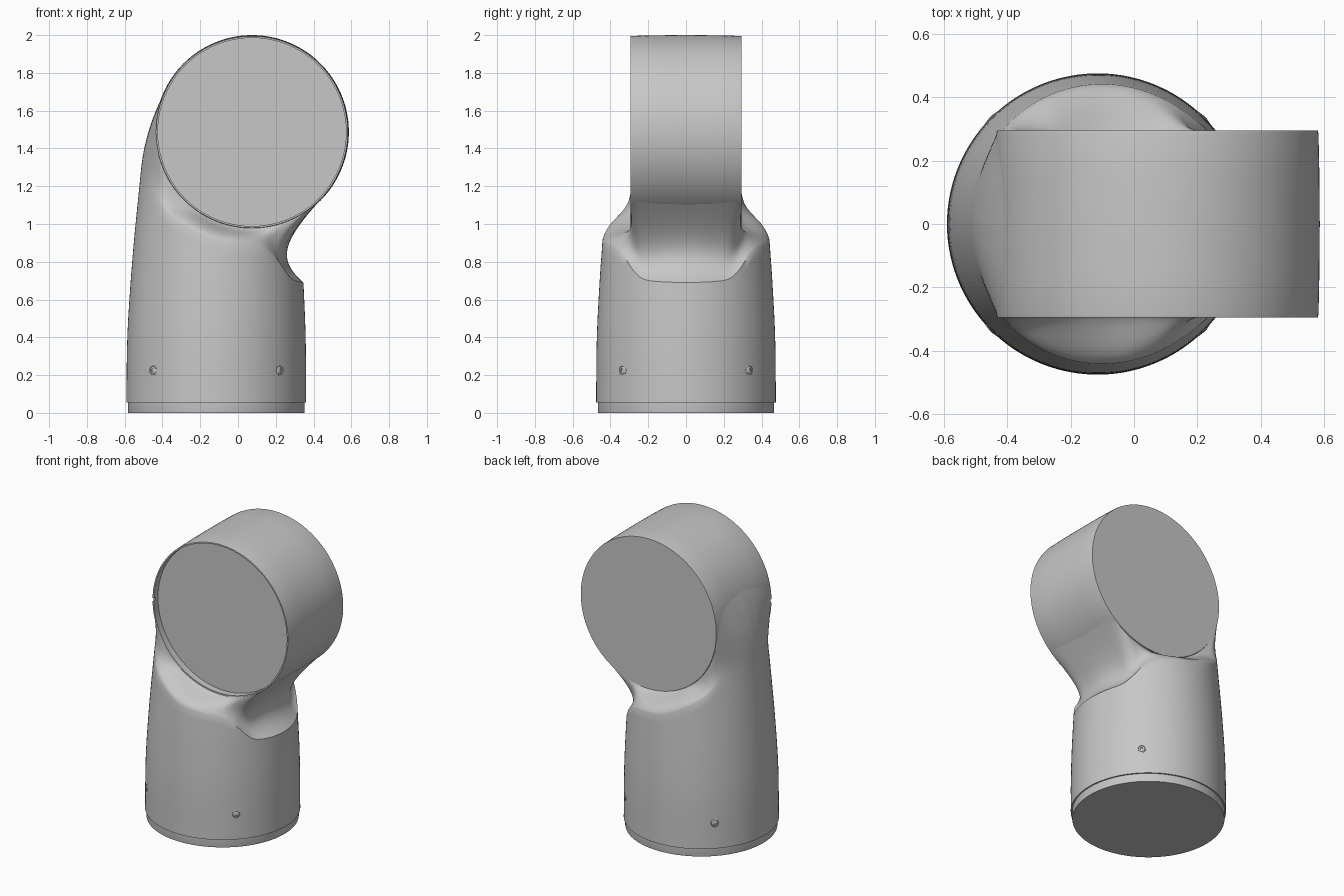
import bpy, bmesh, math
from mathutils import Vector, Matrix

cube = bpy.data.objects.get("Cube")
if cube:
    bpy.data.objects.remove(cube, do_unlink=True)

GREY = (0.57, 0.57, 0.57, 1)
grey = bpy.data.materials.new("satin_grey")
grey.use_nodes = True
grey.diffuse_color = GREY
grey.node_tree.nodes["Principled BSDF"].inputs["Base Color"].default_value = GREY


def finish(name, bm, angle=30):
    bmesh.ops.recalc_face_normals(bm, faces=bm.faces)
    mesh = bpy.data.meshes.new(name)
    bm.to_mesh(mesh)
    bm.free()
    ob = bpy.data.objects.new(name, mesh)
    bpy.context.collection.objects.link(ob)
    mesh.materials.append(grey)
    bpy.ops.object.select_all(action='DESELECT')
    ob.select_set(True)
    bpy.context.view_layer.objects.active = ob
    bpy.ops.object.shade_smooth_by_angle(angle=math.radians(angle))
    return ob


def skin(bm, rings):
    """Join closed rings of points into one strip of quads."""
    rows = [[bm.verts.new(p) for p in ring] for ring in rings]
    n = len(rows[0])
    for a, b in zip(rows, rows[1:]):
        for i in range(n):
            j = (i + 1) % n
            bm.faces.new((a[i], a[j], b[j], b[i]))
    return rows


def lathe(name, profile, matrix, segments=128):
    """Revolve (radius, height) points about z, closing both ends."""
    bm = bmesh.new()
    turns = [math.tau * i / segments for i in range(segments)]
    rows = skin(bm, [[(r * math.cos(t), r * math.sin(t), h) for t in turns]
                     for r, h in profile])
    bm.faces.new(rows[0])
    bm.faces.new(rows[-1])
    bm.transform(matrix)
    return finish(name, bm)


def spline(keys, t):
    """Smooth interpolation through rows of (t, values...)."""
    t = min(max(t, keys[0][0]), keys[-1][0])
    k = next(i for i in range(len(keys) - 1) if t <= keys[i + 1][0])
    a, b = keys[k], keys[k + 1]
    before, after = keys[max(k - 1, 0)], keys[min(k + 2, len(keys) - 1)]
    span = b[0] - a[0]
    u = (t - a[0]) / span
    out = []
    for c in range(1, len(a)):
        m0 = (b[c] - before[c]) / (b[0] - before[0]) * span
        m1 = (after[c] - a[c]) / (after[0] - a[0]) * span
        out.append((2*u**3 - 3*u*u + 1) * a[c] + (u**3 - 2*u*u + u) * m0
                   + (3*u*u - 2*u**3) * b[c] + (u**3 - u*u) * m1)
    return out


# Drum: crowned barrel lying along y, its front cover sunk inside a thin rim
HUB = Vector((0.074, 0, 1.487))
drum_profile = [(0.498, 0.25), (0.498, 0.295), (0.507, 0.295), (0.509, 0.285),
                (0.512, 0.15), (0.513, 0), (0.512, -0.15), (0.509, -0.285), (0.507, -0.295)]
drum = lathe("head_drum", drum_profile,
             Matrix.Translation(HUB) @ Matrix.Rotation(math.pi / 2, 4, 'X'), 160)

# Small notch in the drum rim
bm = bmesh.new()
bmesh.ops.create_cube(bm, size=0.025, matrix=Matrix.Translation((HUB.x - 0.506, -0.295, HUB.z)))
cutter = finish("notch_cutter", bm)
cutter.hide_render = True
cut = drum.modifiers.new("notch", 'BOOLEAN')
cut.operation, cut.object, cut.solver = 'DIFFERENCE', cutter, 'EXACT'
bpy.context.view_layer.objects.active = drum
bpy.ops.object.modifier_apply(modifier=cut.name)
bpy.data.objects.remove(cutter, do_unlink=True)

# Body: tapering wall (height, centre x, radius)
wall = [(0.055, -0.115, 0.476), (0.4, -0.114, 0.472), (0.7, -0.111, 0.457),
        (0.95, -0.107, 0.44), (1.25, -0.09, 0.427)]
# Shoulder and neck by angle: shoulder height, drum angle, half width, then the
# start handle (inward, up) and the end handle (along drum, outward, down)
shoulder = [
    (0, .69, 48, 0, .15, .13, .31, 0, 0),
    (18, .695, 48, .15, .15, .13, .31, 0, 0),
    (30, .71, 46, .25, .13, .12, .28, 0, 0),
    (38, .755, 38, .286, .11, .1, .19, 0, .01),
    (46, .82, 24, .289, .07, .08, .09, 0, .03),
    (56, .87, 12, .289, .04, .06, .02, .01, .03),
    (75, .895, -3, .289, .02, .05, 0, .03, .03),
    (90, .91, -15, .289, .015, .06, 0, .03, .03),
    (110, .975, -36, .289, .01, .05, 0, .01, .03),
    (130, 1.065, -58, .289, .02, .035, -.02, 0, .09),
    (146, 1.165, -79, .288, .01, .08, -.08, 0, .02),
    (160, 1.21, -100, .26, .01, .11, -.15, 0, 0),
    (170, 1.24, -113, .15, .01, .12, -.21, 0, 0),
    (180, 1.25, -118, 0, .01, .12, -.23, 0, 0)]


def column(deg):
    height, drum_deg, half, inward, up, along, out, down = spline(shoulder, abs(deg))
    a, d = math.radians(deg), math.radians(drum_deg)
    side = math.copysign(1, deg)
    radial = Vector((math.cos(a), math.sin(a), 0))
    points = []
    for i in range(17):
        z = wall[0][0] + (height - wall[0][0]) * i / 16
        cx, r = spline(wall, z)
        points.append(Vector((cx, 0, z)) + radial * r)
    start = points[-1]
    end = HUB + Vector((math.sin(d) * 0.509, side * half, -math.cos(d) * 0.509))
    p1 = start + Vector((-radial.x * inward, -radial.y * abs(radial.y) * inward, up))
    p2 = end + Vector((-math.cos(d) * along, side * out, -math.sin(d) * along - down))
    for i in range(1, 21):
        t = i / 20
        s = 1 - t
        points.append(start * s**3 + p1 * (3*s*s*t) + p2 * (3*s*t*t) + end * t**3)
    return points


COLUMNS = 180
columns = [column(-180 + 360 * i / COLUMNS) for i in range(COLUMNS)]
bm = bmesh.new()
rows = skin(bm, list(zip(*columns)))
bm.faces.new(rows[0])
finish("body_shell", bm, 40)

# Mounting plug under the body
lathe("base_plug", [(0.466, 0), (0.467, 0.004), (0.467, 0.07)],
      Matrix.Translation((-0.115, 0, 0)))

# Four screws around the lower wall, each a ring with a domed head
cx, r = spline(wall, 0.225)
for i in range(4):
    place = (Matrix.Translation((cx, 0, 0.225)) @ Matrix.Rotation(math.radians(45 + 90 * i), 4, 'Z')
             @ Matrix.Translation((r, 0, 0)) @ Matrix.Rotation(math.pi / 2, 4, 'Y'))
    lathe(f"screw_{i + 1}", [(0.027, -0.02), (0.027, 0.001), (0.023, 0.002), (0.021, -0.001),
                             (0.016, 0.003), (0.009, 0.004), (0.008, 0.0)], place, 24)
